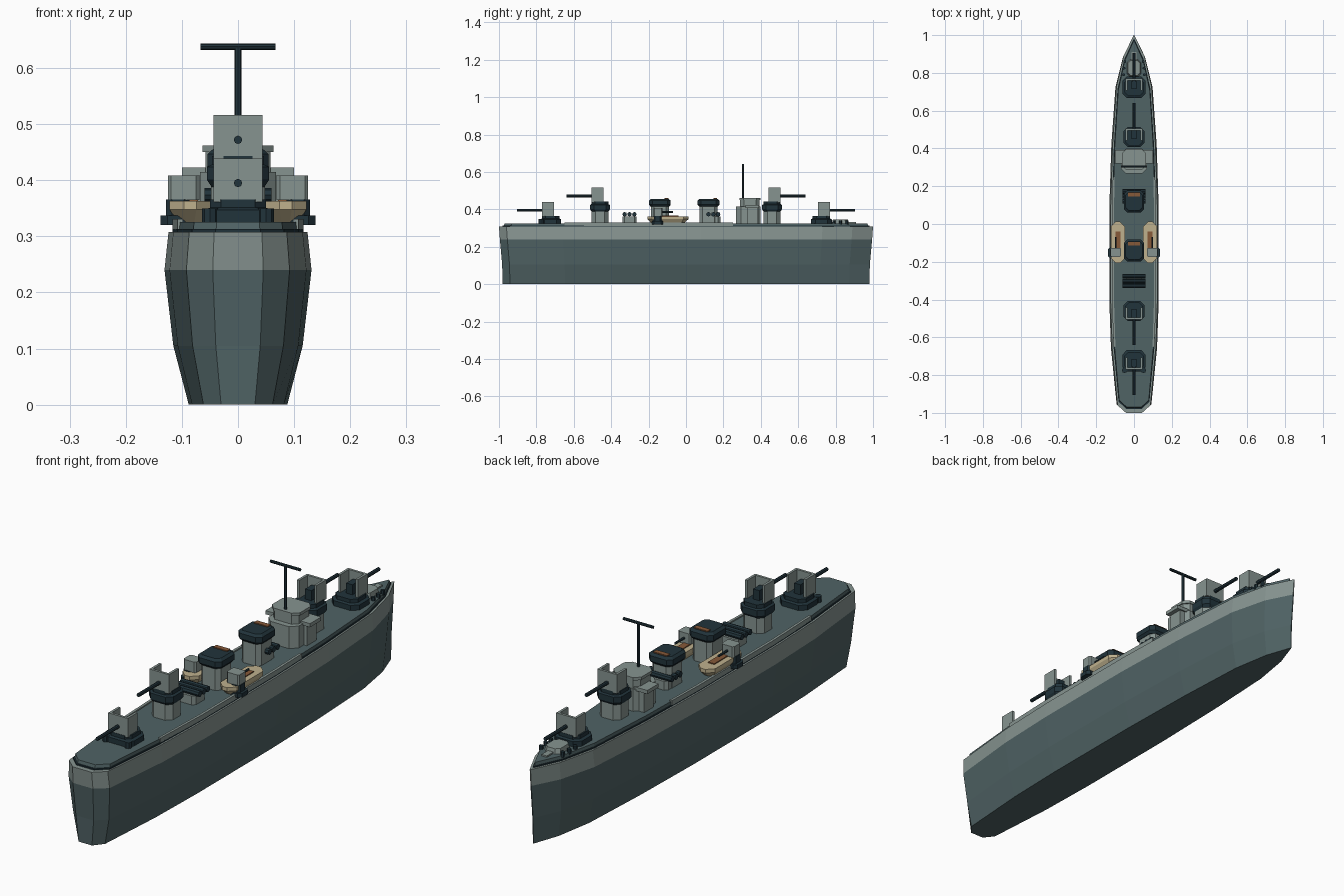
import bpy, bmesh
from mathutils import Vector

if "Cube" in bpy.data.objects:
    bpy.data.objects.remove(bpy.data.objects["Cube"])


def material(name, rgb):
    m = bpy.data.materials.new(name)
    m.use_nodes = True
    m.diffuse_color = (*rgb, 1)
    m.node_tree.nodes["Principled BSDF"].inputs["Base Color"].default_value = (*rgb, 1)
    return m


LIGHT = material("light_grey", (0.24, 0.295, 0.28))
DECK = material("slate_grey", (0.08, 0.125, 0.13))
DARK = material("dark_navy", (0.015, 0.033, 0.043))
CREAM = material("cream", (0.52, 0.44, 0.27))
BROWN = material("wood_brown", (0.24, 0.1, 0.04))


def loft(name, rings, *mats):
    """Join closed rings of points with flat faces and cap both ends."""
    bm = bmesh.new()
    loops = [[bm.verts.new(p) for p in ring] for ring in rings]
    n = len(loops[0])
    for a, b in zip(loops, loops[1:]):
        for i in range(n):
            j = (i + 1) % n
            bm.faces.new((a[i], a[j], b[j], b[i]))
    bm.faces.new(loops[0][::-1])
    bm.faces.new(loops[-1])
    bmesh.ops.recalc_face_normals(bm, faces=bm.faces)
    mesh = bpy.data.meshes.new(name)
    bm.to_mesh(mesh)
    bm.free()
    for m in mats:
        mesh.materials.append(m)
    ob = bpy.data.objects.new(name, mesh)
    bpy.context.collection.objects.link(ob)
    return ob


def rect(x, y, hx, hy, z, c=0.0):
    """Rectangle ring, with corners cut by c."""
    if not c:
        return [(x - hx, y - hy, z), (x + hx, y - hy, z), (x + hx, y + hy, z), (x - hx, y + hy, z)]
    q = [(hx - c, -hy), (hx, c - hy), (hx, hy - c), (hx - c, hy)]
    q += [(-a, -b) for a, b in q]
    return [(x + a, y + b, z) for a, b in q]


def block(name, x, y, hx, hy, z0, z1, mat, c=0.0, top=1.0):
    return loft(name, [rect(x, y, hx, hy, z0, c),
                       rect(x, y, hx * top, hy * top, z1, c * top)], mat)


def rod(name, a, b, r, mat, sides=8):
    a, b = Vector(a), Vector(b)
    bpy.ops.mesh.primitive_cylinder_add(vertices=sides, radius=r, depth=(b - a).length,
                                        location=(a + b) / 2)
    ob = bpy.context.object
    ob.name = name
    ob.rotation_euler = (b - a).to_track_quat('Z', 'Y').to_euler()
    ob.data.materials.append(mat)
    return ob


# Hull and deck share one plan outline
HALF = [(0.045, -1), (0.092, -0.96), (0.122, -0.66), (0.131, -0.4), (0.131, 0.08),
        (0.12, 0.42), (0.098, 0.73), (0.058, 0.89), (0.002, 1)]


def plan(z, sx, sy):
    pts = HALF + [(-x, y) for x, y in reversed(HALF)]
    return [(x * sx, y * sy, z) for x, y in pts]


hull = loft("hull", [plan(0, 0.67, 0.98), plan(0.105, 0.88, 0.983),
                     plan(0.24, 1, 0.995), plan(0.308, 0.945, 1)], DECK, LIGHT)
for f in hull.data.polygons:
    f.material_index = 1 if f.center.z > 0.25 else 0
loft("deck", [plan(0.307, 0.87, 0.975), plan(0.326, 0.85, 0.97)], DECK)
loft("deck_edge", [plan(0.307, 0.89, 0.98), plan(0.313, 0.89, 0.98)], DARK)

D = 0.325
for s in (-1, 1):
    loft("side_strip", [[(s * x, y, z) for x, y in
                         ((0.098, -0.65), (0.108, -0.65), (0.117, -0.4), (0.117, 0.08),
                          (0.112, 0.25), (0.102, 0.25), (0.106, 0.08), (0.106, -0.4))]
                        for z in (0.312, 0.331)], LIGHT)


# Gun turrets: d is the firing direction
def turret(name, y, d, raised):
    z = D
    if raised:
        block(name + "_barbette", 0, y, 0.048, 0.046, D, 0.392, LIGHT, 0.022)
        loft(name + "_ring", [rect(0, y, 0.047, 0.045, 0.388, 0.02),
                              rect(0, y, 0.055, 0.053, 0.4, 0.022),
                              rect(0, y, 0.055, 0.053, 0.424, 0.022),
                              rect(0, y, 0.046, 0.046, 0.428, 0.02),
                              rect(0, y, 0.046, 0.046, 0.443, 0.02)], DARK)
        z = 0.402
    else:
        loft(name + "_base", [rect(0, y, 0.062, 0.056, D, 0.024),
                              rect(0, y, 0.062, 0.056, D + 0.022, 0.024),
                              rect(0, y, 0.05, 0.047, D + 0.026, 0.02),
                              rect(0, y, 0.05, 0.047, D + 0.041, 0.02)], DARK)
    w, t, f, b = 0.044, 0.01, 0.046, -0.018
    shield = [(-w, b), (-w, f), (w, f), (w, b), (w - t, b), (w - t, f - t), (t - w, f - t), (t - w, b)]
    loft(name + "_shield", [[(x, y + d * v, h) for x, v in shield]
                            for h in (z + 0.036, z + 0.114)], LIGHT)
    g = z + 0.07
    rod(name + "_gun", (0, y - d * 0.005, g), (0, y + d * 0.18, g), 0.0075, DARK)
    block(name + "_breech", 0, y + d * 0.012, 0.014, 0.022, z + 0.04, g + 0.012, DARK)


turret("aft_low_turret", -0.724, -1, False)
turret("aft_high_turret", -0.46, -1, True)
turret("fore_high_turret", 0.46, 1, True)
turret("fore_low_turret", 0.724, 1, False)

# Foredeck hatch, bollards and stern drums
loft("foredeck_hatch", [rect(0, 0.825, 0.036, 0.045, D, 0.015),
                        rect(0, 0.825, 0.032, 0.04, 0.345, 0.015)], LIGHT)
block("foredeck_plate", 0, 0.885, 0.012, 0.025, D, 0.332, LIGHT)
for s in (-1, 1):
    for x, y in ((0.055, 0.79), (0.053, 0.825), (0.048, 0.86)):
        rod("bollard", (s * x, y, D - 0.005), (s * x, y, 0.341), 0.008, DARK, 6)
    rod("stern_drum", (s * 0.05, -0.775, D), (s * 0.05, -0.775, 0.35), 0.014, DARK)

# Bridge with wings, roof and mast
block("bridge_base", 0, 0.333, 0.068, 0.066, D, 0.415, LIGHT, 0.026)
block("bridge_wings", 0, 0.355, 0.1, 0.036, 0.408, 0.423, LIGHT)
for s in (-1, 1):
    block("wing_support", s * 0.07, 0.355, 0.012, 0.03, D, 0.41, LIGHT)
block("bridge_house", 0, 0.342, 0.058, 0.052, 0.415, 0.452, LIGHT, 0.02)
block("bridge_roof", 0, 0.342, 0.063, 0.056, 0.45, 0.462, LIGHT, 0.022)
rod("mast", (0, 0.305, 0.44), (0, 0.305, 0.638), 0.006, DARK)
rod("mast_crossbar", (-0.067, 0.305, 0.638), (0.067, 0.305, 0.638), 0.006, DARK)

# Funnels with dark caps and brown vents
for name, y in (("fore_funnel", 0.12), ("aft_funnel", -0.14)):
    block(name, 0, y, 0.044, 0.048, D, 0.43, LIGHT, 0.016)
    loft(name + "_cap", [rect(0, y, 0.046, 0.05, 0.415, 0.016),
                         rect(0, y, 0.054, 0.058, 0.425, 0.018),
                         rect(0, y, 0.054, 0.058, 0.447, 0.018),
                         rect(0, y, 0.044, 0.048, 0.456, 0.015)], DARK)
    block(name + "_vent", 0, y + 0.036, 0.031, 0.01, 0.45, 0.46, BROWN)

# Torpedo tube banks lying across the deck
for y in (-0.302, 0.146):
    block("tube_mount", 0, y, 0.042, 0.038, D, 0.362, LIGHT, 0.012)
    for k in (-1, 0, 1):
        rod("torpedo_tube", (-0.06, y + k * 0.026, 0.374), (0.06, y + k * 0.026, 0.374), 0.012, DARK)

# Lifeboats and side guns
for s in (-1, 1):
    x = s * 0.085
    loft("lifeboat", [rect(x, -0.097, 0.022, 0.085, D, 0.015),
                      rect(x, -0.097, 0.037, 0.11, 0.348, 0.026),
                      rect(x, -0.097, 0.037, 0.11, 0.363, 0.026)], CREAM)
    block("lifeboat_bench", x, -0.095, 0.014, 0.055, 0.355, 0.367, BROWN)
    block("side_gun_base", s * 0.109, -0.152, 0.029, 0.03, 0.32, 0.337, DARK, 0.012)
    block("side_gun_pedestal", s * 0.107, -0.152, 0.021, 0.024, 0.335, 0.366, DARK, 0.01)
    block("side_gun_house", s * 0.097, -0.15, 0.028, 0.024, 0.365, 0.408, LIGHT, 0.006)
    rod("side_gun_barrel", (s * 0.097, -0.14, 0.386), (s * 0.097, -0.07, 0.386), 0.005, DARK, 6)
